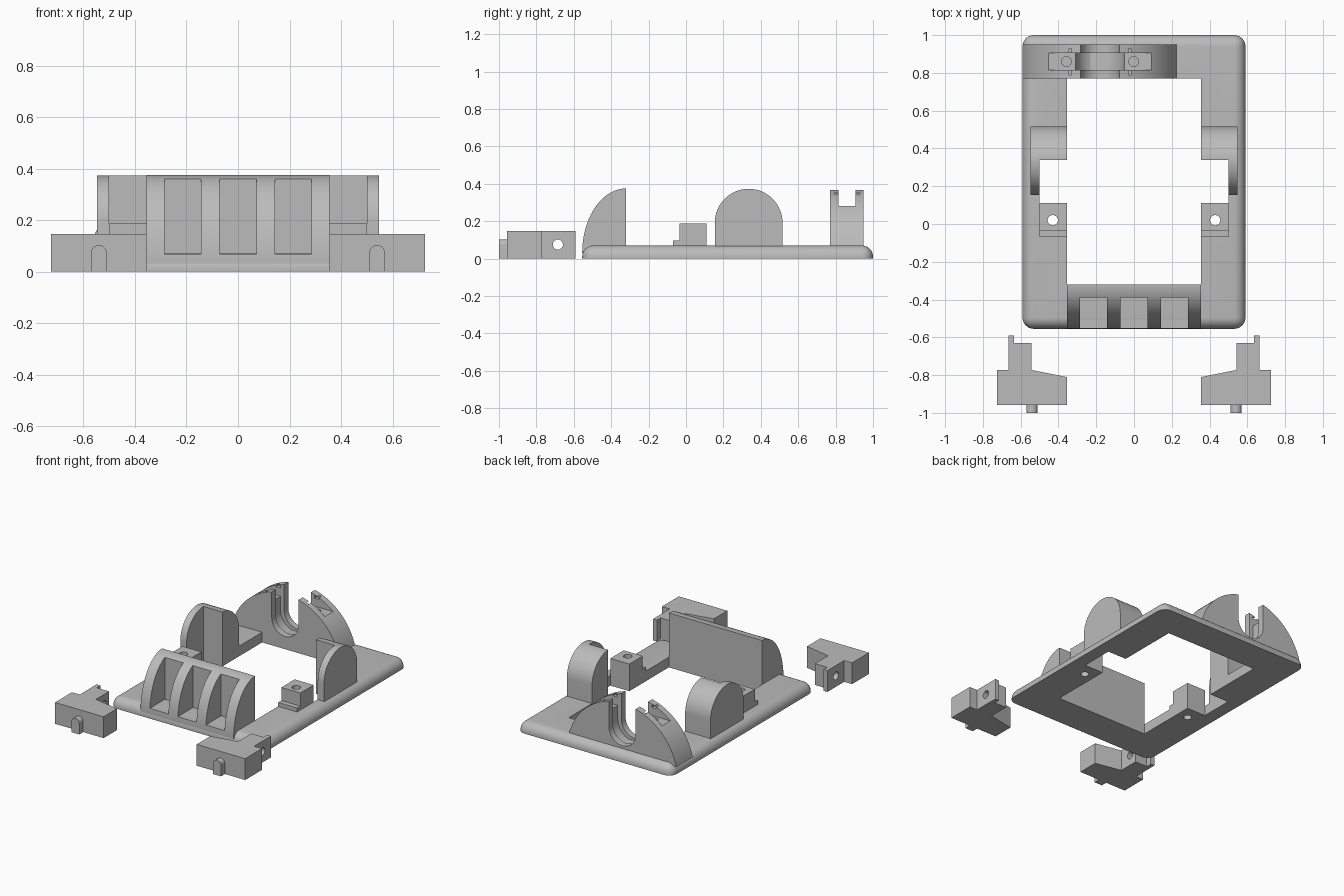
import bpy, bmesh, math
from mathutils import Matrix, Vector

cube = bpy.data.objects.get("Cube")
if cube:
    bpy.data.objects.remove(cube)

grey = bpy.data.materials.new("light grey plastic")
grey.use_nodes = True
grey.diffuse_color = (0.5, 0.5, 0.5, 1)
grey.node_tree.nodes["Principled BSDF"].inputs["Base Color"].default_value = (0.5, 0.5, 0.5, 1)


def finish(name, bm):
    bmesh.ops.recalc_face_normals(bm, faces=bm.faces[:])
    mesh = bpy.data.meshes.new(name)
    bm.to_mesh(mesh)
    bm.free()
    mesh.materials.append(grey)
    ob = bpy.data.objects.new(name, mesh)
    bpy.context.collection.objects.link(ob)
    return ob


def extrude(name, points, axis, a, b):
    """Extrude a 2D outline along an axis; points are the other two coordinates in order."""
    bm = bmesh.new()
    verts = []
    for p in points:
        co = list(p)
        co.insert("xyz".index(axis), a)
        verts.append(bm.verts.new(co))
    face = bm.faces.new(verts)
    moved = bmesh.ops.extrude_face_region(bm, geom=[face])["geom"]
    step = Vector([b - a if c == axis else 0 for c in "xyz"])
    bmesh.ops.translate(bm, vec=step, verts=[v for v in moved if isinstance(v, bmesh.types.BMVert)])
    return finish(name, bm)


def box(name, x0, x1, y0, y1, z0, z1):
    return extrude(name, [(x0, y0), (x1, y0), (x1, y1), (x0, y1)], "z", z0, z1)


def arc(cx, cy, rx, ry, start, end, n=32):
    angles = [math.radians(start + (end - start) * i / n) for i in range(n + 1)]
    return [(cx + rx * math.cos(t), cy + ry * math.sin(t)) for t in angles]


def hole(cx, cy, r, axis, a, b):
    return extrude("hole_cutter", arc(cx, cy, r, r, 0, 360)[:-1], axis, a, b)


def boolean(ob, cutters, operation="DIFFERENCE"):
    bpy.context.view_layer.objects.active = ob
    for cutter in cutters:
        cutter.hide_render = True
        mod = ob.modifiers.new("cut", "BOOLEAN")
        mod.operation, mod.solver, mod.object = operation, "EXACT", cutter
        bpy.ops.object.modifier_apply(modifier=mod.name)
        bpy.data.objects.remove(cutter)


def mirrored(ob, name):
    copy = ob.copy()
    copy.data = ob.data.copy()
    copy.name = name
    copy.data.transform(Matrix.Scale(-1, 4, (1, 0, 0)))
    copy.data.flip_normals()
    bpy.context.collection.objects.link(copy)


# Base frame with rounded corners and top rim
frame = box("base_frame", -0.59, 0.59, -0.555, 1.0, 0, 0.07)
bm = bmesh.new()
bm.from_mesh(frame.data)
edges = [e for e in bm.edges if max(v.co.z for v in e.verts) > 0.06]
bmesh.ops.bevel(bm, geom=edges, offset=0.06, segments=8, profile=0.5, affect="EDGES")
bm.to_mesh(frame.data)
bm.free()
boolean(frame, [
    box("opening_cutter", -0.355, 0.355, -0.32, 0.77, -0.1, 0.2),
    box("notch_cutter", -0.50, 0.50, 0.11, 0.34, -0.1, 0.2),
    hole(-0.43, 0.02, 0.027, "z", -0.1, 0.2),
    hole(0.43, 0.02, 0.027, "z", -0.1, 0.2),
])

# Curved front wall with three recesses
wall = extrude("front_wall", arc(-0.32, 0.03, 0.235, 0.345, 180, 90) + [(-0.32, 0.03)],
               "x", -0.355, 0.355)
boolean(wall, [box("recess_cutter", x - 0.071, x + 0.071, -0.7, -0.39, 0.069, 0.5)
               for x in (-0.214, 0, 0.214)])

# Round-topped side supports with a pocket facing inward
support = extrude("left_side_support",
                  [(0.516, 0.03)] + arc(0.335, 0.192, 0.181, 0.181, 0, 180) + [(0.154, 0.03)],
                  "x", 0.355, 0.548)
boolean(support, [box("pocket_cutter", 0.2, 0.50, 0.0, 0.34, -0.1, 0.6)])
mirrored(support, "right_side_support")

# Stepped screw blocks
block = extrude("left_screw_block",
                [(-0.07, 0.05), (0.11, 0.05), (0.11, 0.187), (-0.035, 0.187),
                 (-0.035, 0.097), (-0.07, 0.097)], "x", 0.355, 0.50)
boolean(block, [hole(0.43, 0.02, 0.027, "z", -0.1, 0.4)])
mirrored(block, "right_screw_block")

# Rear arch cradle: U slot, inner groove, clamp pocket and screw holes
mid = -0.18
arch = extrude("rear_arch", arc(mid, -0.04, 0.42, 0.42, 12.4, 167.6, 64), "y", 0.77, 0.95)


def u_slot(r, y0, y1):
    return extrude("slot_cutter", [(mid + r, 0.6)] + arc(mid, 0.19, r, r, 0, -180) + [(mid - r, 0.6)],
                   "y", y0, y1)


cutters = [u_slot(0.102, 0.7, 1.1), u_slot(0.13, 0.815, 0.905),
           box("clamp_cutter", mid - 0.275, mid + 0.275, 0.815, 0.905, 0.28, 0.6)]
for side in (-1, 1):
    cutters.append(hole(mid + side * 0.178, 0.86, 0.026, "z", 0.1, 0.5))
    x0, x1 = sorted((mid + side * 0.13, mid + side * 0.165))
    cutters.append(box("lip_cutter", x0, x1, 0.79, 0.93, 0.335, 0.352))
boolean(arch, cutters)

# Loose clips in front, each with a round-topped peg and a cross hole
clip = extrude("left_clip",
               [(0.725, -0.957), (0.355, -0.957), (0.355, -0.81), (0.542, -0.773),
                (0.542, -0.63), (0.635, -0.63), (0.635, -0.59), (0.665, -0.59),
                (0.665, -0.773), (0.725, -0.773)], "z", 0, 0.147)
boolean(clip, [hole(-0.685, 0.075, 0.027, "x", 0.4, 0.8)])
mirrored(clip, "right_clip")
peg = extrude("left_clip_peg", [(0.57, 0)] + arc(0.54, 0.073, 0.03, 0.03, 0, 180, 16) + [(0.51, 0)],
              "y", -1.0, -0.95)
mirrored(peg, "right_clip_peg")

# Smooth the curves and keep the edges crisp
bpy.ops.object.select_all(action="DESELECT")
for ob in bpy.context.collection.objects:
    if ob.type == "MESH":
        ob.select_set(True)
        bpy.context.view_layer.objects.active = ob
bpy.ops.object.shade_smooth_by_angle(angle=math.radians(30))
